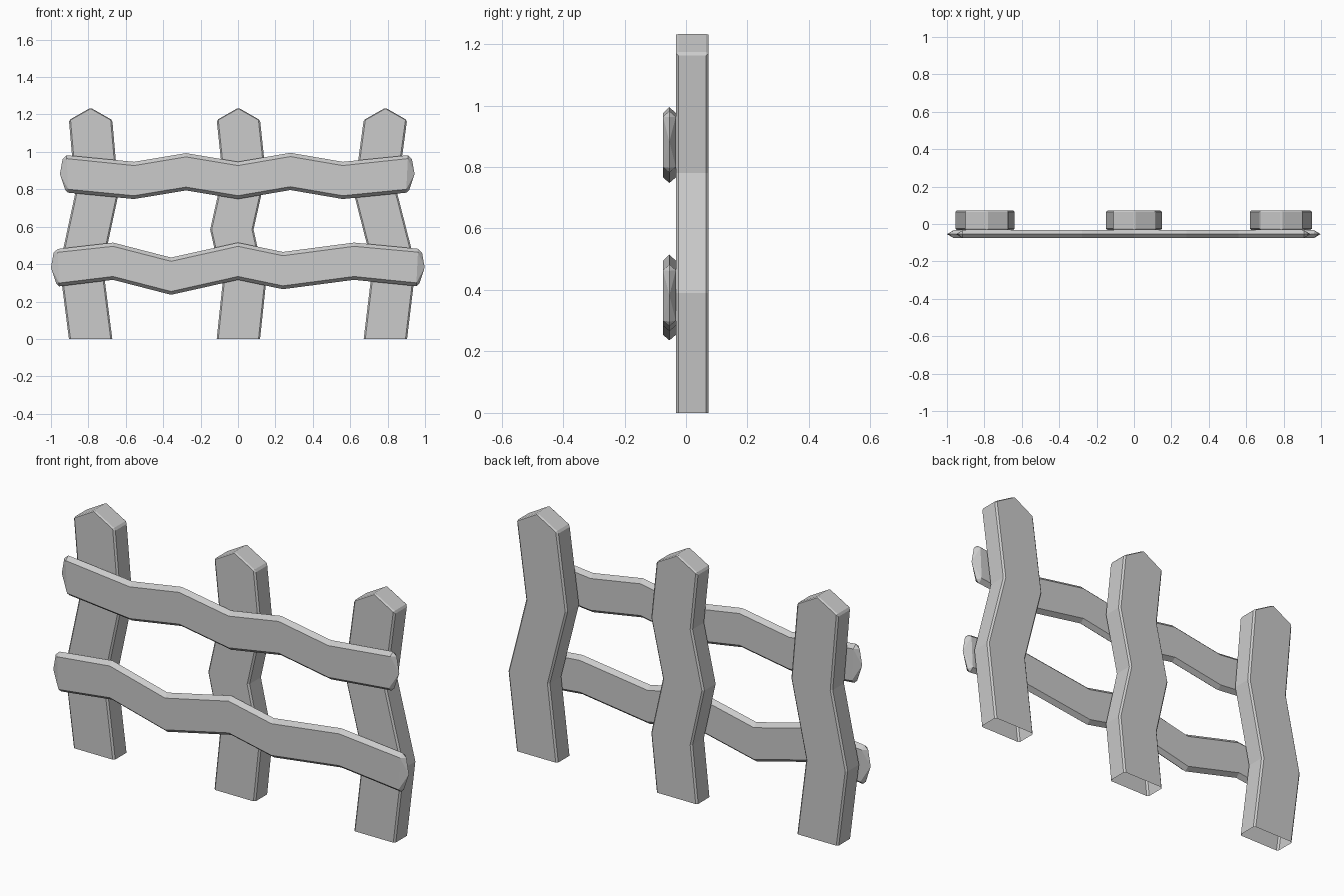
import bpy, bmesh

if "Cube" in bpy.data.objects:
    bpy.data.objects.remove(bpy.data.objects["Cube"])


def finish(name, bm):
    bmesh.ops.recalc_face_normals(bm, faces=bm.faces)
    me = bpy.data.meshes.new(name)
    bm.to_mesh(me)
    bm.free()
    ob = bpy.data.objects.new(name, me)
    bpy.context.collection.objects.link(ob)
    return ob


def bridge(bm, a, b):
    n = len(a)
    for i in range(n):
        j = (i + 1) % n
        bm.faces.new((a[i], a[j], b[j], b[i]))


# Crooked post: (z, centre x) levels, pointed top, open underside
def post(name, levels, half=0.116, y0=-0.033, y1=0.073, peak=1.236):
    bm = bmesh.new()
    rings = []
    for z, x in levels:
        rings.append([bm.verts.new(p) for p in (
            (x - half, y0, z), (x + half, y0, z), (x + half, y1, z), (x - half, y1, z))])
    for a, b in zip(rings, rings[1:]):
        bridge(bm, a, b)
    fl, fr, br, bl = rings[-1]
    px = levels[-1][1]
    pf, pb = bm.verts.new((px, y0, peak)), bm.verts.new((px, y1, peak))
    for f in ((fl, fr, pf), (br, bl, pb), (fr, br, pb, pf), (bl, fl, pf, pb)):
        bm.faces.new(f)
    ob = finish(name, bm)
    mod = ob.modifiers.new("chamfer", 'BEVEL')
    mod.width = 0.008
    mod.segments = 1
    mod.limit_method = 'ANGLE'
    mod.angle_limit = 0.61


# Wavy rail: hexagonal section with ridges along top and bottom, pointed ends
def rail(name, path, yf=-0.075, ym=-0.054, yb=-0.033):
    bm = bmesh.new()
    rings = []

    def ring(x, zc, top, bot, inset_top, inset_bot, dx_top=0, dx_bot=0):
        # top ridge, back top, back bottom, bottom ridge, front bottom, front top
        rings.append([bm.verts.new(p) for p in (
            (x + dx_top, ym, zc + top),
            (x + dx_top, yb, zc + top - inset_top), (x + dx_bot, yb, zc - bot + inset_bot),
            (x + dx_bot, ym, zc - bot),
            (x + dx_bot, yf, zc - bot + inset_bot), (x + dx_top, yf, zc + top - inset_top))])

    last = len(path) - 1
    for i, (x, z) in enumerate(path):
        if i in (0, last):
            s = 1 if i == 0 else -1
            ring(x, z, 0.1, 0.1, 0.018, 0.018, s * 0.036, s * 0.044)
        else:
            ring(x, z, 0.101, 0.098, 0.02, 0.018)
    for a, b in zip(rings, rings[1:]):
        bridge(bm, a, b)
    # pointed end caps: flared mid-plane outline meeting the front and back faces
    for r, (x, z), s in ((rings[0], path[0], 1), (rings[-1], path[-1], -1)):
        t, bt, bb, b, fb, ft = r
        up = bm.verts.new((x + s * 0.014, ym, z + 0.08))
        tip = bm.verts.new((x, ym, z))
        lo = bm.verts.new((x + s * 0.028, ym, z - 0.085))
        for p, q in ((ft, fb), (bt, bb)):
            bm.faces.new((t, p, up))
            bm.faces.new((up, p, tip))
            bm.faces.new((p, q, tip))
            bm.faces.new((tip, q, lo))
            bm.faces.new((lo, q, b))
    finish(name, bm)


post("left_post", [(0, -0.788), (0.39, -0.838), (0.78, -0.754), (1.17, -0.788)])
post("middle_post", [(0, 0.002), (0.292, 0.033), (0.585, -0.033), (0.878, 0.033), (1.17, 0.002)])
post("right_post", [(0, 0.788), (0.39, 0.835), (0.78, 0.735), (1.17, 0.788)])

rail("upper_rail", [(-0.952, 0.882), (-0.556, 0.846), (-0.278, 0.892), (0, 0.846),
                    (0.28, 0.894), (0.56, 0.846), (0.944, 0.882)])
rail("lower_rail", [(-1.0, 0.381), (-0.668, 0.414), (-0.358, 0.334), (0, 0.414),
                    (0.24, 0.364), (0.62, 0.414), (0.998, 0.382)])
